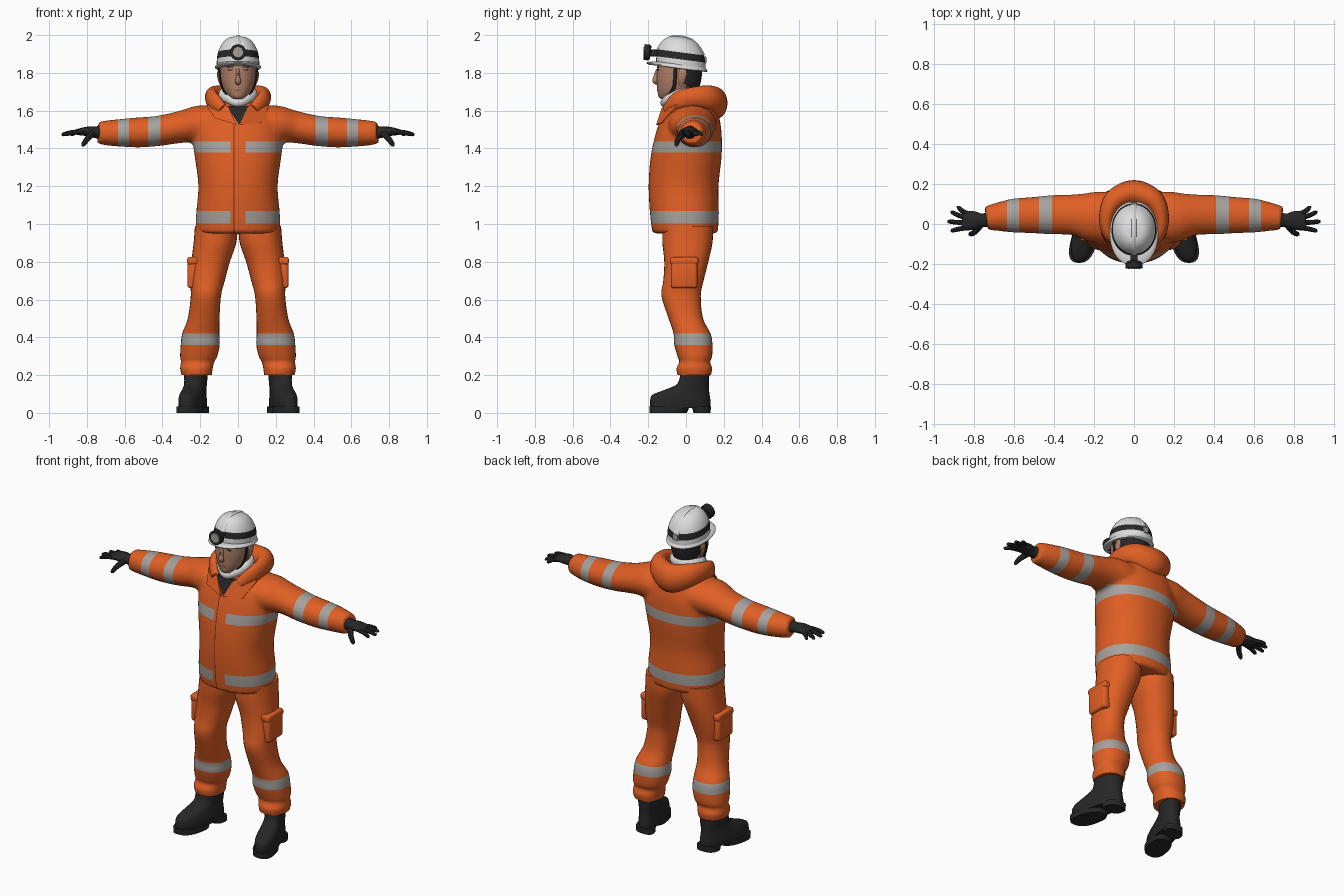
import bpy, bmesh, math
from mathutils import Vector

if "Cube" in bpy.data.objects:
    bpy.data.objects.remove(bpy.data.objects["Cube"])


def material(name, rgb):
    m = bpy.data.materials.new(name)
    m.diffuse_color = (*rgb, 1)
    m.use_nodes = True
    m.node_tree.nodes["Principled BSDF"].inputs["Base Color"].default_value = m.diffuse_color
    return m


ORANGE = material("safety orange", (0.75, 0.115, 0.018))
SILVER = material("reflective grey", (0.38, 0.36, 0.34))
BLACK = material("black", (0.02, 0.02, 0.021))
WHITE = material("white", (0.72, 0.72, 0.72))
SKIN = material("skin", (0.45, 0.22, 0.14))
LIPS = material("dark skin", (0.28, 0.12, 0.08))
SEAM = material("seam brown", (0.13, 0.025, 0.008))


def smooth_rows(rows, k, closed=False):
    """Catmull-Rom interpolation of number rows."""
    n, out = len(rows), []
    for i in range(n if closed else n - 1):
        pick = [rows[j % n if closed else min(max(j, 0), n - 1)] for j in range(i - 1, i + 3)]
        for s in range(k):
            t = s / k
            out.append([0.5 * (2 * b + (c - a) * t + (2 * a - 5 * b + 4 * c - d) * t * t
                               + (3 * b - a - 3 * c + d) * t ** 3) for a, b, c, d in zip(*pick)])
    return out if closed else out + [list(rows[-1])]


def finish(name, bm, mats, rule=None, angle=40):
    bmesh.ops.recalc_face_normals(bm, faces=bm.faces)
    bm.normal_update()
    for f in bm.faces:
        f.smooth = True
        if rule:
            f.material_index = rule(f.calc_center_median(), f.normal)
    me = bpy.data.meshes.new(name)
    bm.to_mesh(me)
    bm.free()
    for m in mats:
        me.materials.append(m)
    ob = bpy.data.objects.new(name, me)
    bpy.context.collection.objects.link(ob)
    bpy.ops.object.select_all(action='DESELECT')
    bpy.context.view_layer.objects.active = ob
    ob.select_set(True)
    bpy.ops.object.shade_smooth_by_angle(angle=math.radians(angle))
    return ob


def skin_rings(bm, rings, closed=False):
    vs = [[bm.verts.new(p) for p in r] for r in rings]
    n = len(vs[0])
    for a, b in zip(vs, vs[1:] + vs[:1] if closed else vs[1:]):
        for i in range(n):
            bm.faces.new((a[i], a[(i + 1) % n], b[(i + 1) % n], b[i]))
    if not closed:
        bm.faces.new(vs[0])
        bm.faces.new(vs[-1])


def stack(bm, rows, seg=32, k=4, n=2.2):
    """Vertical loft; rows are z, x centre, half width, y front, y back."""
    def sup(v):
        return math.copysign(abs(v) ** (2 / n), v)
    ring = [(sup(math.cos(a)), sup(math.sin(a))) for a in (2 * math.pi * i / seg for i in range(seg))]
    skin_rings(bm, [[(xc + hx * c, (y0 + y1) / 2 + (y1 - y0) / 2 * s, z) for c, s in ring]
                    for z, xc, hx, y0, y1 in smooth_rows(rows, k)])


def tube(bm, rows, seg=12, k=4, up=(0, 0, 1), closed=False):
    """Loft along a path; rows are x, y, z, side radius, up radius."""
    rs = smooth_rows(rows, k, closed)
    pts, rings, n = [Vector(r[:3]) for r in rs], [], len(rs)
    for i, r in enumerate(rs):
        a, b = (pts[i - 1], pts[(i + 1) % n]) if closed else (pts[max(i - 1, 0)], pts[min(i + 1, n - 1)])
        t = (b - a).normalized()
        side = t.cross(Vector(up)).normalized()
        top = side.cross(t)
        rings.append([pts[i] + side * r[3] * math.cos(w) + top * r[4] * math.sin(w)
                      for w in (2 * math.pi * j / seg for j in range(seg))])
    skin_rings(bm, rings, closed)


def box(bm, c, size, bevel=0.0):
    vs = bmesh.ops.create_cube(bm, size=1)["verts"]
    for v in vs:
        v.co = Vector(c) + Vector([v.co[i] * size[i] for i in range(3)])
    if bevel:
        bmesh.ops.bevel(bm, geom=list({e for v in vs for e in v.link_edges}), offset=bevel,
                        segments=3, affect='EDGES', profile=0.5)


def flip(rows, s, i=0):
    return [tuple(v * s if j == i else v for j, v in enumerate(r)) for r in rows]


def make(name, mats, build, rule=None, angle=40):
    bm = bmesh.new()
    build(bm)
    return finish(name, bm, mats, rule, angle)


# Jacket: body and sleeves fused, then cut for reflective bands and zip seam
body = [(0.95, 0, .222, -.178, .168), (1.05, 0, .222, -.19, .174), (1.2, 0, .21, -.198, .172),
        (1.35, 0, .228, -.188, .188), (1.45, 0, .24, -.168, .19), (1.53, 0, .225, -.145, .183),
        (1.6, 0, .175, -.12, .165), (1.65, 0, .12, -.09, .14)]
sleeve = [(.08, .03, 1.53, .13, .09), (.2, .035, 1.528, .127, .1), (.3, .046, 1.514, .103, .085),
          (.42, .046, 1.493, .098, .08), (.52, .044, 1.485, .09, .08), (.6, .042, 1.483, .086, .075),
          (.68, .036, 1.482, .072, .068), (.74, .028, 1.483, .06, .06)]


def jacket_parts(bm):
    stack(bm, body, 48)
    for s in (1, -1):
        tube(bm, flip(sleeve, s), 28)


raw = make("jacket_base", [ORANGE], jacket_parts)
rm = raw.modifiers.new("fuse", 'REMESH')
rm.mode, rm.voxel_size = 'VOXEL', 0.012
sm = raw.modifiers.new("soften", 'SMOOTH')
sm.factor, sm.iterations = 0.5, 6
fused = bpy.data.meshes.new_from_object(raw.evaluated_get(bpy.context.evaluated_depsgraph_get()))
bpy.data.objects.remove(raw)


def jacket(bm):
    bm.from_mesh(fused)
    cuts = [((0, 0, z), (0, 0, 1)) for z in (1.003, 1.068, 1.378, 1.437)]
    cuts += [((x * s, 0, 0), (1, 0, 0)) for x in (.41, .476, .577, .635, .04) for s in (1, -1)]
    cuts += [((x, 0, 0), (1, 0, 0)) for x in (-.024, -.019)]
    for co, no in cuts:
        bmesh.ops.bisect_plane(bm, geom=bm.verts[:] + bm.edges[:] + bm.faces[:],
                               plane_co=co, plane_no=no)


def jacket_rule(c, n):
    x = abs(c.x)
    if .41 < x < .476 or .577 < x < .635:
        return 1
    if x < .26 and (1.003 < c.z < 1.068 or 1.378 < c.z < 1.437) and (c.y > 0 or x > .04):
        return 1
    return 2 if -.024 < c.x < -.019 and n.y < -.3 and c.z < 1.53 else 0


make("jacket", [ORANGE, SILVER, SEAM], jacket, jacket_rule)

# Hood draped behind the neck
half = [(.08, -.10, 1.605, .025, .03), (.13, -.045, 1.65, .03, .05), (.135, .04, 1.67, .04, .055),
        (.095, .12, 1.665, .055, .07)]
make("hood", [ORANGE], lambda bm: tube(
    bm, half + [(0, .155, 1.64, .065, .085)] + flip(half[::-1], -1), 20, 6))


# Lapels and dark undershirt
def lapels(bm):
    for s, low in ((1, 1.535), (-1, 1.56)):
        pts = [(.008, -.158, 1.525), (.122, -.132, low), (.162, -.055, 1.62), (.13, -.055, 1.69),
               (.05, -.128, 1.615)]
        rings = [[(x * s, y + d, z) for x, y, z in pts] for d in (0, .012)]
        skin_rings(bm, rings)


make("lapels", [ORANGE], lapels, angle=20)
make("undershirt", [BLACK], lambda bm: skin_rings(
    bm, [[(-.06, -.118 + d, 1.625), (.06, -.118 + d, 1.625), (.006, -.153 + d, 1.525)] for d in (0, .03)]))

# White scarf ring
side = [(.055, -.085, 1.665, .022, .026), (.082, -.03, 1.685, .022, .03), (.06, .035, 1.695, .022, .03)]
make("scarf", [WHITE], lambda bm: tube(
    bm, [(0, -.112, 1.642, .024, .024)] + side + [(0, .06, 1.695, .022, .03)] + flip(side[::-1], -1),
    12, 4, closed=True))

# Trousers with reflective bands
leg = [(.99, .115, .113, -.125, .145), (.9, .122, .113, -.125, .14), (.8, .145, .102, -.115, .118),
       (.7, .162, .092, -.12, .093), (.62, .17, .08, -.13, .078), (.5, .182, .084, -.092, .09),
       (.42, .197, .098, -.066, .13), (.36, .2, .103, -.062, .14), (.3, .208, .098, -.045, .138),
       (.27, .214, .088, -.036, .128), (.235, .22, .086, -.05, .138), (.2, .219, .08, -.045, .132)]
for s, tag in ((1, "left"), (-1, "right")):
    make(tag + "_trouser_leg", [ORANGE, SILVER], lambda bm: stack(bm, flip(leg, s, 1)),
         lambda c, n: int(.36 < c.z < .42))

    def pocket(bm):
        box(bm, (.24 * s, -.01, .735), (.055, .14, .15), .015)
        box(bm, (.238 * s, -.01, .805), (.062, .15, .04), .012)
    make(tag + "_thigh_pocket", [ORANGE], pocket)

    # Boot: upper, front sole and heel, turned slightly outward
    def boot(bm):
        stack(bm, [(.025, 0, .062, -.188, .128), (.06, 0, .064, -.19, .13), (.095, 0, .06, -.178, .125),
                   (.125, 0, .056, -.105, .122), (.155, 0, .056, -.045, .122),
                   (.22, 0, .06, -.028, .124)], 28, 4, 2.4)
        stack(bm, [(0, 0, .066, -.192, .005), (.035, 0, .066, -.195, .02)], 28, 1, 2.6)
        stack(bm, [(0, 0, .058, .04, .13), (.035, 0, .058, .03, .132)], 28, 1, 2.8)
        for v in bm.verts:
            v.co.x = s * (.222 + v.co.x - .22 * (v.co.y - .05))
    make(tag + "_boot", [BLACK], boot)

    # Glove: palm, four fingers and thumb
    def glove(bm):
        tube(bm, flip([(.715, .025, 1.485, .04, .038), (.76, .018, 1.486, .034, .03),
                       (.8, .018, 1.49, .046, .025), (.85, .016, 1.487, .048, .016),
                       (.858, .016, 1.486, .035, .01)], s), 16)
        for y0, x1, y1 in ((.052, .887, .083), (.029, .918, .058), (.005, .934, .012), (-.018, .918, -.033)):
            tube(bm, flip([(.835, y0, 1.488, .013, .013), ((.84 + x1) / 2, (y0 + y1) / 2, 1.484, .012, .012),
                           (x1 - .008, y1, 1.474, .01, .01), (x1, y1, 1.472, .004, .004)], s), 8, 2)
        tube(bm, flip([(.77, -.005, 1.48, .018, .018), (.797, -.04, 1.452, .015, .015),
                       (.818, -.05, 1.422, .012, .012), (.823, -.051, 1.411, .005, .005)], s),
             8, 3, up=(0, 1, 0))
    make(tag + "_glove", [BLACK], glove)

    # Ear, chin strap, eye and brow
    make(tag + "_ear", [SKIN], lambda bm: tube(
        bm, flip([(.086, -.025, 1.73, .006, .01), (.097, -.022, 1.765, .01, .02),
                  (.1, -.018, 1.8, .01, .024), (.094, -.018, 1.825, .005, .012)], s), 10, up=(0, 1, 0)))
    make(tag + "_chin_strap", [BLACK], lambda bm: tube(
        bm, flip([(.1, -.055, 1.86, .006, .009), (.097, -.057, 1.79, .006, .009),
                  (.082, -.065, 1.72, .006, .009), (.05, -.1, 1.67, .006, .009)], s), 8, up=(0, 1, 0)))
    make(tag + "_eye", [BLACK], lambda bm: box(bm, (.038 * s, -.147, 1.816), (.028, .007, .006)))
    make(tag + "_brow", [BLACK], lambda bm: box(bm, (.038 * s, -.147, 1.832), (.038, .009, .005)))

# Head with hair at the back
make("head", [SKIN, BLACK], lambda bm: stack(bm, [
    (1.58, 0, .058, -.05, .06), (1.645, 0, .06, -.075, .055), (1.665, 0, .048, -.138, .058),
    (1.7, 0, .072, -.15, .065), (1.75, 0, .089, -.154, .078), (1.8, 0, .095, -.155, .085),
    (1.86, 0, .095, -.15, .088), (1.91, 0, .08, -.12, .07)], 40, 5),
    lambda c, n: int(c.z > 1.69 and (c.y > -.008 or (c.y > -.045 and c.z > 1.78))))
make("nose", [SKIN], lambda bm: tube(bm, [
    (0, -.15, 1.82, .008, .008), (0, -.159, 1.785, .01, .012), (0, -.164, 1.757, .015, .014),
    (0, -.152, 1.742, .012, .008)], 10, up=(0, 1, 0)))
make("mouth", [LIPS], lambda bm: box(bm, (0, -.149, 1.708), (.04, .007, .007)))


# Helmet: dome with dark band, brim and centre rib, tipped down at the back
def helmet(bm):
    dome = [(1.825, .113), (1.868, .112), (1.905, .106), (1.94, .091), (1.965, .072), (1.98, .05), (1.988, .018)]
    stack(bm, [(z, 0, r, -.027 - 1.16 * r, -.027 + 1.16 * r) for z, r in dome], 40, 4, 2.05)
    stack(bm, [(1.818, 0, .118, -.195, .107), (1.823, 0, .122, -.208, .113), (1.83, 0, .12, -.205, .111),
               (1.84, 0, .112, -.165, .104)], 40, 2, 2.1)
    tube(bm, [(0, -.15, 1.9, .016, .008), (0, -.12, 1.95, .014, .007), (0, -.075, 1.98, .012, .007),
              (0, -.027, 1.988, .012, .007), (0, .025, 1.98, .012, .007), (0, .066, 1.95, .014, .007),
              (0, .096, 1.905, .016, .006)], 10)
    for v in bm.verts:
        v.co.z -= .13 * v.co.y


def helmet_rule(c, n):
    return int(1.868 < c.z + .13 * c.y < 1.905 and abs(c.x) > .02)


make("helmet", [WHITE, BLACK], helmet, helmet_rule)
make("rear_clip", [SILVER], lambda bm: box(bm, (0, .103, 1.868), (.035, .012, .035), .004))

# Head lamp
make("lamp_mount", [BLACK], lambda bm: box(bm, (0, -.17, 1.905), (.035, .06, .035), .005))
make("lamp_body", [BLACK], lambda bm: tube(bm, [
    (0, -.187, 1.907, .034, .034), (0, -.195, 1.908, .042, .042), (0, -.222, 1.91, .042, .042)], 24, 1))
make("lamp_lens", [SILVER], lambda bm: tube(bm, [
    (0, -.218, 1.91, .029, .029), (0, -.225, 1.91, .027, .027)], 24, 1))
